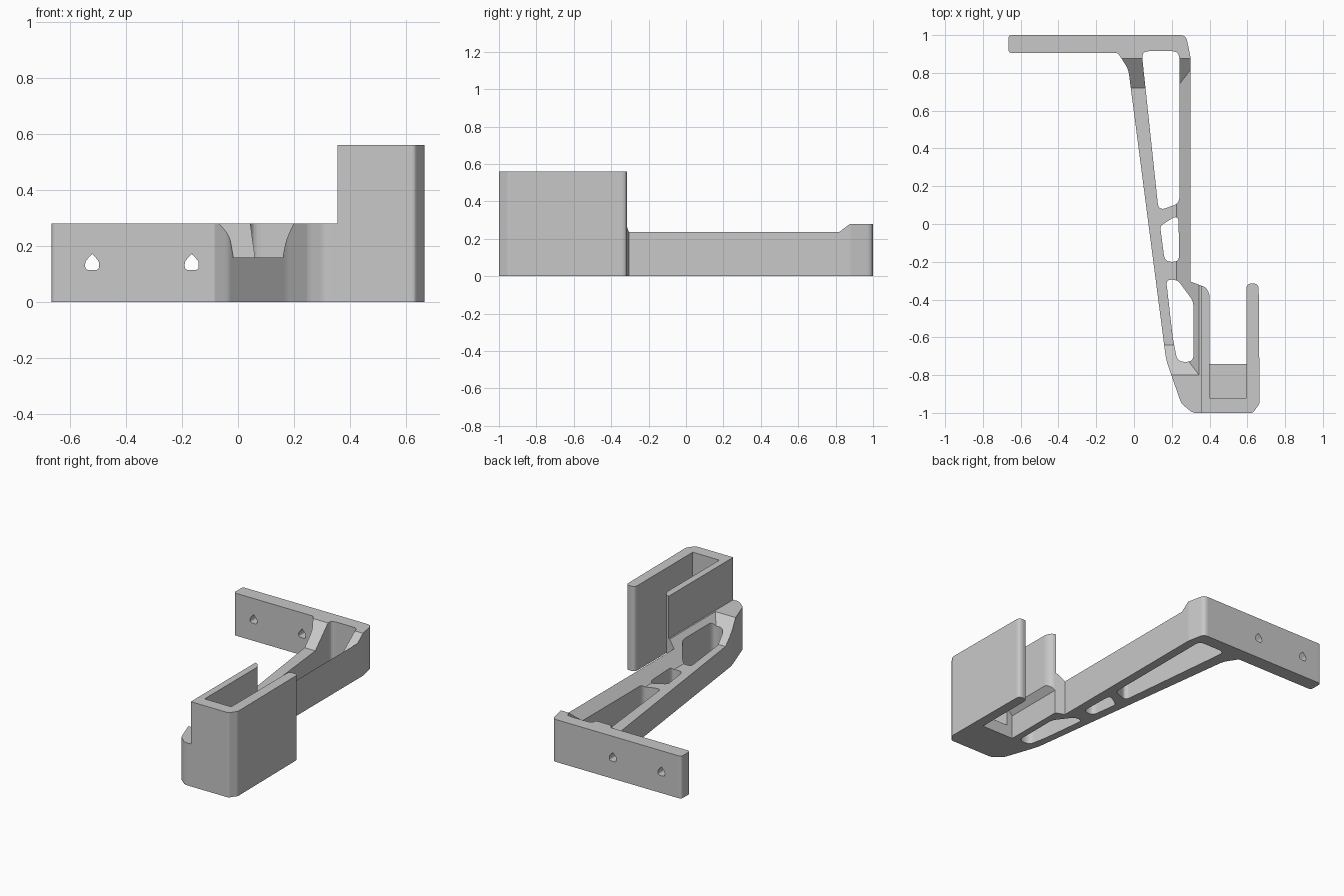
import bpy
import bmesh
from mathutils import Vector

UNIT = 0.01  # all dimensions below are in hundredths

if "Cube" in bpy.data.objects:
    bpy.data.objects.remove(bpy.data.objects["Cube"], do_unlink=True)

grey = bpy.data.materials.new("plain grey plastic")
grey.use_nodes = True
colour = (0.578, 0.578, 0.578, 1)
grey.diffuse_color = colour
grey.node_tree.nodes["Principled BSDF"].inputs["Base Color"].default_value = colour


def rounded(corners, steps=5):
    """Turn (x, y) or (x, y, radius) corners into an outline with eased corners."""
    outline = []
    count = len(corners)
    for i, corner in enumerate(corners):
        point = Vector(corner[:2])
        if len(corner) == 2:
            outline.append(point)
            continue
        before = Vector(corners[i - 1][:2]) - point
        after = Vector(corners[(i + 1) % count][:2]) - point
        # Never let neighbouring corners meet or cross
        reach = min(corner[2], before.length * 0.45, after.length * 0.45)
        start = point + before.normalized() * reach
        end = point + after.normalized() * reach
        for step in range(steps + 1):
            t = step / steps
            outline.append(start * (1 - t) ** 2 + point * 2 * t * (1 - t) + end * t ** 2)
    return outline


def add_object(name, bm):
    bmesh.ops.recalc_face_normals(bm, faces=bm.faces[:])
    mesh = bpy.data.meshes.new(name)
    bm.to_mesh(mesh)
    bm.free()
    mesh.materials.append(grey)
    obj = bpy.data.objects.new(name, mesh)
    bpy.context.collection.objects.link(obj)
    return obj


def prism(name, corners, low, high, along_y=False):
    """Extrude an outline upwards, or along y when it is drawn in x and z."""
    bm = bmesh.new()
    outline = rounded(corners)
    ends = []
    for h in (low, high):
        ends.append([bm.verts.new(Vector((p.x, h, p.y) if along_y else (p.x, p.y, h)) * UNIT)
                     for p in outline])
    bottom, top = ends
    bm.faces.new(bottom[::-1])
    bm.faces.new(top)
    for i in range(len(outline)):
        bm.faces.new((bottom[i - 1], bottom[i], top[i], top[i - 1]))
    return add_object(name, bm)


def frustum(name, bottom, top, low, high):
    """Block whose bottom and top are rectangles (x0, x1, y0, y1)."""
    bm = bmesh.new()
    bmesh.ops.create_cube(bm, size=2)
    for v in bm.verts:
        left, right, front, back = top if v.co.z > 0 else bottom
        v.co = Vector((right if v.co.x > 0 else left,
                       back if v.co.y > 0 else front,
                       high if v.co.z > 0 else low)) * UNIT
    return add_object(name, bm)


def combine(target, tool, operation="DIFFERENCE"):
    """Apply a boolean and remove the tool object."""
    tool.hide_render = True
    modifier = target.modifiers.new("combine", "BOOLEAN")
    modifier.operation = operation
    modifier.solver = "EXACT"
    modifier.object = tool
    bpy.context.view_layer.update()
    depsgraph = bpy.context.evaluated_depsgraph_get()
    result = bpy.data.meshes.new_from_object(target.evaluated_get(depsgraph))
    target.modifiers.clear()
    if result.polygons:
        target.data = result
    bpy.data.objects.remove(tool, do_unlink=True)


# Base: wall plate, truss arm and lower holder share one outline
bracket = prism("wall_bracket", [
    (-66.5, 90.5, 2), (-8.5, 90.5, 1), (-3, 82, 3), (17, -72, 4), (25, -95, 2),
    (31, -100, 2), (63, -100, 1), (66.5, -95, 1), (66, -31.5, 3), (59.5, -31.5, 3),
    (59.5, -74), (40, -74), (40, -37, 4), (38, -33.5, 2), (30, -30.5),
    (30, 88, 1), (27.5, 100, 3), (-66.5, 100, 2)], 0, 28)

# Lowered arm top: sloped towards the outer rib and ramped at both ends
combine(bracket, frustum("arm_relief", (-40, 22.5, -64, 72), (-40, 36.5, -82.7, 90.3), 16, 30))

# Lightening holes through the arm
for hole in (
    [(4, 91.5, 4), (24, 91.5, 4), (24, 11, 3), (13, 7, 4)],
    [(13.8, -1, 2), (23.5, 5, 4), (24, -20, 4), (16.3, -20, 4)],
    [(17, -29.5, 5), (23, -29.5, 3), (31.5, -41, 3), (31.5, -73, 5), (23, -73, 6), (20.5, -60, 3)],
):
    combine(bracket, prism("arm_hole", hole, -5, 40))

# Recess low in the inner holder wall
combine(bracket, prism("wall_recess", [(36, -5), (45, -5), (45, 25), (36, 16)], -74, -20, True))

# Teardrop screw holes through the wall plate
for x in (-52, -16.5):
    drop = [(x, 17.3), (x - 2.5, 14.5, 1), (x - 2.5, 11.5, 2), (x + 2.5, 11.5, 2), (x + 2.5, 14.5, 1)]
    combine(bracket, prism("screw_hole", drop, 80, 110, True))

# Tall holder sleeve, open at the back
sleeve = prism("holder_sleeve", [
    (35.5, -100), (63, -100, 1), (66.5, -95, 1), (66, -31.5, 3), (59.5, -31.5, 3),
    (59.5, -92), (40, -92), (40, -37, 4), (38, -33.5, 2), (35.5, -32.6)], 26, 56)
combine(bracket, sleeve, "UNION")

# Pocket above the holder floor
pocket = [(40, -92), (59.5, -92), (59.5, -70), (40, -70)]
combine(bracket, prism("holder_pocket", pocket, 8, 70))
